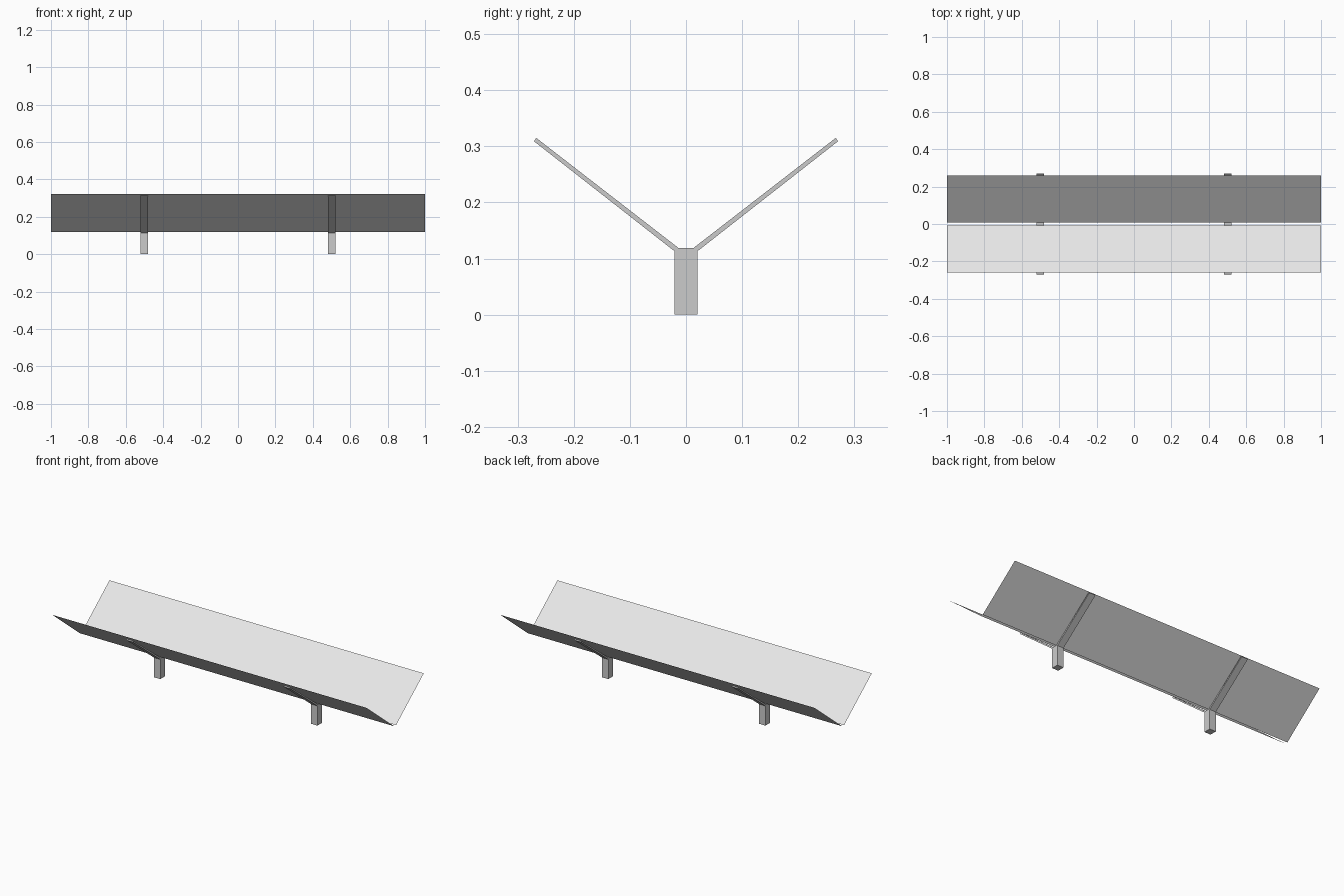
import bpy

if "Cube" in bpy.data.objects:
    bpy.data.objects.remove(bpy.data.objects["Cube"])

def material(name, v):
    m = bpy.data.materials.new(name)
    m.diffuse_color = (v, v, v, 1)
    m.use_nodes = True
    m.node_tree.nodes["Principled BSDF"].inputs["Base Color"].default_value = m.diffuse_color
    return m

panel_mat = material("light grey panel", 0.8)
support_mat = material("mid grey support", 0.6)

def mesh_object(name, verts, faces, mat):
    me = bpy.data.meshes.new(name)
    me.from_pydata(verts, [], faces)
    me.materials.append(mat)
    ob = bpy.data.objects.new(name, me)
    bpy.context.collection.objects.link(ob)
    return ob

# Two thin sheet panels forming a V-shaped trough
for side, name in ((-1, "front_panel"), (1, "back_panel")):
    quad = [(-1, side * 0.008, 0.12), (1, side * 0.008, 0.12),
            (1, side * 0.26, 0.322), (-1, side * 0.26, 0.322)]
    order = (0, 1, 2, 3) if side > 0 else (3, 2, 1, 0)  # normals face up
    mesh_object(name, quad, [order], panel_mat)

def prism(name, x, half, profile):
    """Extrude a counter-clockwise (y, z) profile along x."""
    n = len(profile)
    verts = [(x + dx, y, z) for dx in (-half, half) for y, z in profile]
    faces = [tuple(reversed(range(n))), tuple(range(n, 2 * n))]
    faces += [(i, (i + 1) % n, n + (i + 1) % n, n + i) for i in range(n)]
    return mesh_object(name, verts, faces, support_mat)

# Y-shaped supports: square post with two thin sloping arms
half_y = [(0.0205, 0), (0.0205, 0.113), (0.271, 0.309), (0.267, 0.315), (0.013, 0.1185)]
profile = half_y + [(-y, z) for y, z in reversed(half_y)]
for x, name in ((-0.5, "left_support"), (0.5, "right_support")):
    prism(name, x, 0.02, profile)
